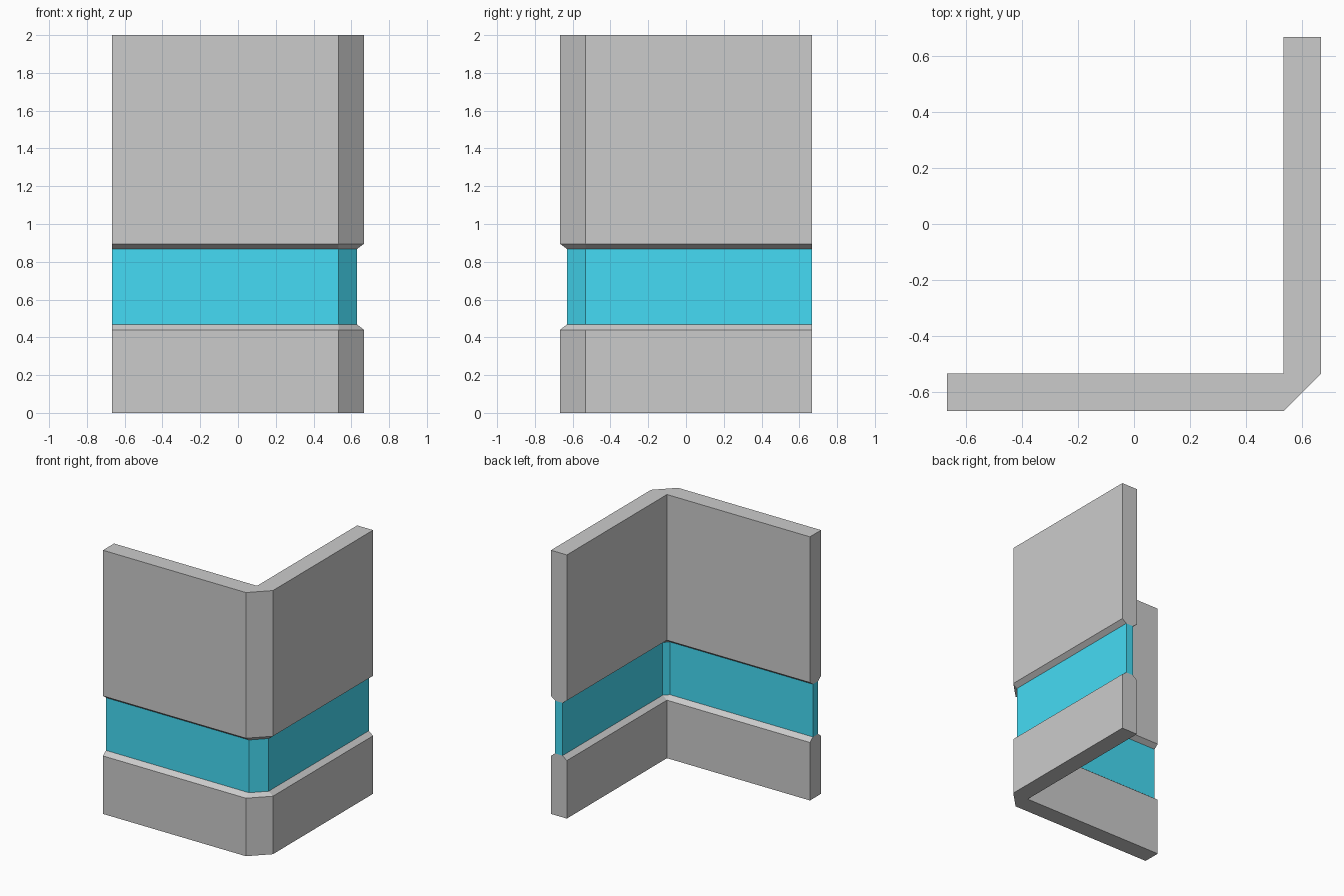
import bpy, bmesh

if "Cube" in bpy.data.objects:
    bpy.data.objects.remove(bpy.data.objects["Cube"])

H = 2 / 3            # half footprint
T = 0.1333           # wall thickness
P = H - T            # inner corner pivot at (P, -P)
G = 0.036            # window recess on each side


def corner_wall(name, profile, color=None):
    """Sweep a (thickness, z) profile round the chamfered corner."""
    bm = bmesh.new()
    # four stations: left end, two sides of the corner wedge, back end
    stations = [
        lambda t: (-H, -P - t),
        lambda t: (P, -P - t),
        lambda t: (P + t, -P),
        lambda t: (P + t, H),
    ]
    rings = [[bm.verts.new((*s(t), z)) for t, z in profile] for s in stations]
    n = len(profile)
    for a, b in zip(rings, rings[1:]):
        for i in range(n):
            j = (i + 1) % n
            bm.faces.new((a[i], a[j], b[j], b[i]))
    bm.faces.new(rings[0])
    bm.faces.new(rings[-1])
    # the inner corner wedge closes to a single edge where t = 0
    bmesh.ops.remove_doubles(bm, verts=bm.verts[:], dist=1e-4)
    bmesh.ops.recalc_face_normals(bm, faces=bm.faces[:])
    mesh = bpy.data.meshes.new(name)
    bm.to_mesh(mesh)
    bm.free()
    ob = bpy.data.objects.new(name, mesh)
    bpy.context.collection.objects.link(ob)
    if color:
        mat = bpy.data.materials.new(name)
        mat.diffuse_color = color
        mat.use_nodes = True
        mat.node_tree.nodes["Principled BSDF"].inputs["Base Color"].default_value = mat.diffuse_color
        mesh.materials.append(mat)
    return ob


def wall_profile(z_flat, z_bevel, z_window):
    """Plain slab whose window-side edges are bevelled."""
    return [(0, z_flat), (T, z_flat), (T, z_bevel),
            (T - G, z_window), (G, z_window), (0, z_bevel)]


# wall below the window, with bevelled sill
corner_wall("lower_wall", wall_profile(0, 0.44, 0.468))
# wall above the window, with bevelled head
corner_wall("upper_wall", wall_profile(2, 0.895, 0.868))
# recessed window band
corner_wall("window_band",
            [(G, 0.468), (T - G, 0.468), (T - G, 0.868), (G, 0.868)],
            (0.06, 0.71, 0.91, 1))
